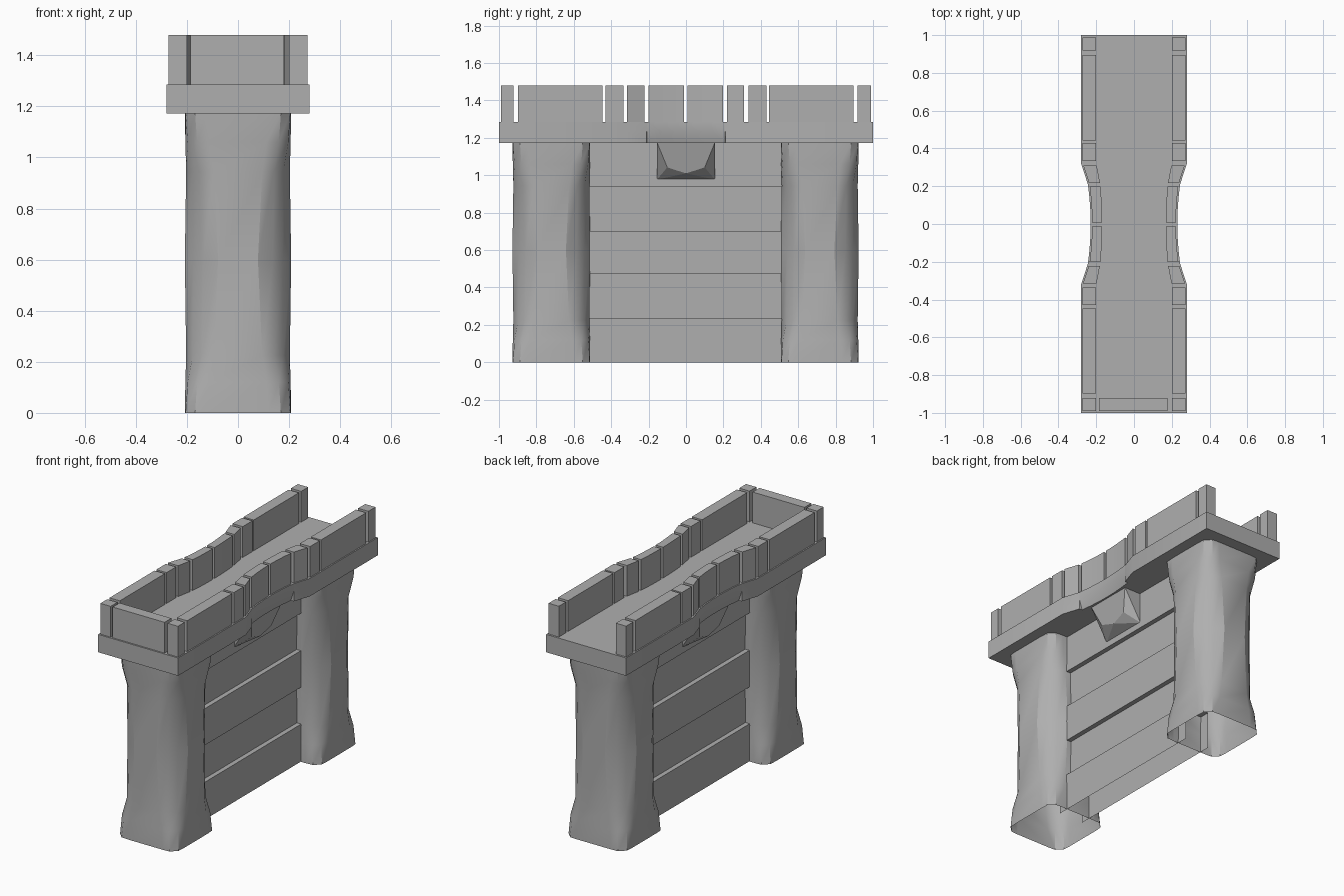
import bpy, bmesh, math

if "Cube" in bpy.data.objects:
    bpy.data.objects.remove(bpy.data.objects["Cube"])

STONE = bpy.data.materials.new("dark_stone")
STONE.diffuse_color = (.43, .43, .43, 1)
STONE.use_nodes = True
STONE.node_tree.nodes["Principled BSDF"].inputs["Base Color"].default_value = STONE.diffuse_color


def finish(name, bm, smooth=None):
    """Turn a bmesh into a named object."""
    bmesh.ops.recalc_face_normals(bm, faces=bm.faces)
    me = bpy.data.meshes.new(name)
    bm.to_mesh(me)
    bm.free()
    me.materials.append(STONE)
    ob = bpy.data.objects.new(name, me)
    bpy.context.collection.objects.link(ob)
    if smooth:
        bpy.ops.object.select_all(action='DESELECT')
        ob.select_set(True)
        bpy.context.view_layer.objects.active = ob
        bpy.ops.object.shade_smooth_by_angle(angle=math.radians(smooth))


def loft(name, rings, caps=True, smooth=None):
    """Skin a list of equal-length point rings into one object."""
    bm = bmesh.new()
    vs = [[bm.verts.new(p) for p in r] for r in rings]
    n = len(rings[0])
    for r0, r1 in zip(vs, vs[1:]):
        for i in range(n):
            j = (i + 1) % n
            bm.faces.new((r0[i], r0[j], r1[j], r1[i]))
    if caps:
        bm.faces.new(vs[0][::-1])
        bm.faces.new(vs[-1])
    finish(name, bm, smooth)


# Plan outline: half width of the walkway along y
KNOTS = [(0, .229), (.07, .231), (.14, .236), (.21, .244), (.32, .28), (1, .28)]


def half_width(y):
    y = abs(y)
    for (y0, w0), (y1, w1) in zip(KNOTS, KNOTS[1:]):
        if y <= y1:
            return w0 + (w1 - w0) * (y - y0) / (y1 - y0)
    return KNOTS[-1][1]


# Deck with undercut middle section
def deck_ring(y, cut):
    w = half_width(y)
    b = w - cut
    return [(w, y, 1.285), (w, y, 1.235), (b, y, 1.172),
            (-b, y, 1.172), (-w, y, 1.235), (-w, y, 1.285)]


stations = [(-1, 0), (-.32, 0), (-.21, 0), (-.209, .02), (-.14, .02), (-.07, .02), (0, .02)]
stations += [(-y, c) for y, c in reversed(stations[:-1])]
loft("deck", [deck_ring(y, c) for y, c in stations], smooth=30)

# Parapet blocks following the deck outline
SPANS = [(-.99, -.922), (-.898, -.447), (-.43, -.335), (-.315, -.222), (-.2, -.012),
         (.008, .198), (.218, .31), (.333, .43), (.443, .895), (.918, .988)]
ALL_Y = sorted({s * y for y, _ in KNOTS for s in (-1, 1)})
for side, label in ((1, "right"), (-1, "left")):
    for y0, y1 in SPANS:
        ys = [y0] + [y for y in ALL_Y if y0 < y < y1] + [y1]
        rings = []
        for y in ys:
            o = half_width(y)
            t = .052 + .02 * (o - .229) / .051
            o -= .008
            rings.append([(side * x, y, z) for x, z in
                          ((o, 1.28), (o, 1.48), (o - t, 1.48), (o - t, 1.28))])
        loft("parapet_block_" + label, rings, smooth=30)

# Front end parapet
loft("front_parapet", [[(x, -.99, 1.28), (x, -.922, 1.28), (x, -.922, 1.48), (x, -.99, 1.48)]
                       for x in (-.185, .178)])


# Pillars: square ends, rounded waist, open underneath
def pillar_ring(z, flat, half, p, q, cy):
    pts = []
    for k in range(4):
        c, s = round(math.cos(k * math.pi / 2)), round(math.sin(k * math.pi / 2))
        for x, y in ((half, -flat), (half, flat), (q, p), (p, q)):
            pts.append((x * c - y * s, cy + x * s + y * c, z))
    return pts


SECTIONS = [(0, .12, .208, .168, .205), (.12, .112, .206, .16, .197), (.225, .095, .203, .14, .177),
            (.6, .078, .208, .137, .175), (.945, .095, .203, .14, .177), (1.06, .112, .206, .16, .197),
            (1.175, .12, .208, .168, .205)]
for cy, label in ((-.72, "front_pillar"), (.715, "back_pillar")):
    loft(label, [pillar_ring(*s, cy) for s in SECTIONS], caps=False, smooth=26)

# Plank wall with alternating thick and thin boards, open underneath
LEVELS = [0, .237, .471, .703, .94, 1.175]
profile = []
for i, (z0, z1) in enumerate(zip(LEVELS, LEVELS[1:])):
    w = .055 if i % 2 else .085
    profile += [(w, z0), (w, z1)]
bm = bmesh.new()
for side in (1, -1):
    ends = [[bm.verts.new((side * x, y, z)) for x, z in profile] for y in (-.58, .58)]
    for i in range(len(profile) - 1):
        a, b = ends[0][i:i + 2], ends[1][i:i + 2]
        f = (a[0], b[0], b[1], a[1])
        bm.faces.new(f if side > 0 else f[::-1])
bmesh.ops.contextual_create(bm, geom=[])  # sides stay separate shells
finish("plank_wall", bm)

# Faceted corbels under the deck
for side, label in ((1, "right_corbel"), (-1, "left_corbel")):
    bm = bmesh.new()
    pts = [(.157, 0, 1.01)]
    for s in (-1, 1):
        pts += [(.2, s * .155, 1.176), (.165, s * .1, 1.042),
                (.08, s * .155, .977), (.08, s * .155, 1.176)]
    for x, y, z in pts:
        bm.verts.new((side * x, y, z))
    bmesh.ops.convex_hull(bm, input=bm.verts)
    bmesh.ops.dissolve_limit(bm, angle_limit=math.radians(3), verts=bm.verts, edges=bm.edges)
    finish(label, bm)
